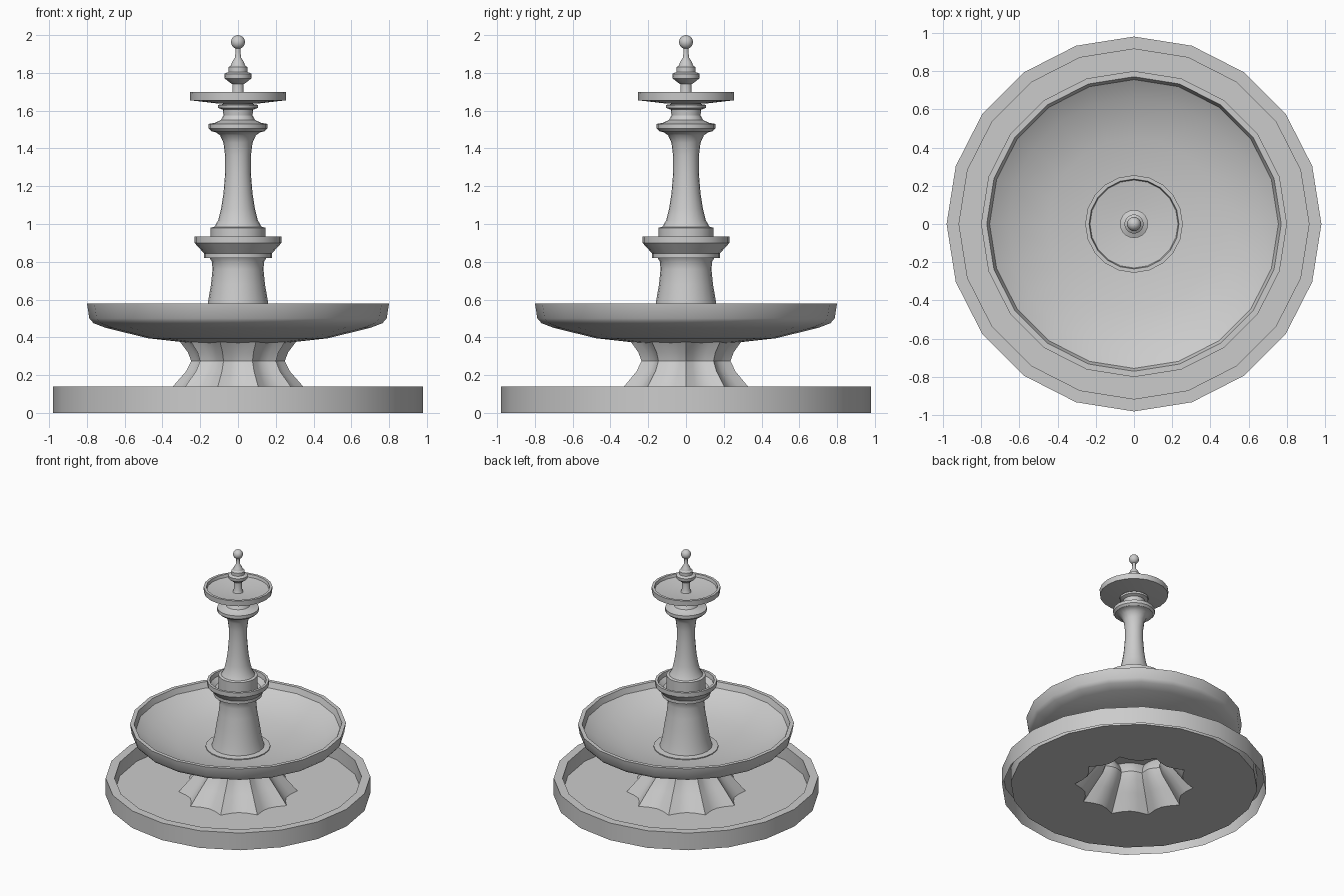
import bpy, math

SIDES = 20


def finish(name, verts, faces):
    mesh = bpy.data.meshes.new(name)
    mesh.from_pydata(verts, [], faces)
    mesh.validate()
    obj = bpy.data.objects.new(name, mesh)
    bpy.context.collection.objects.link(obj)
    bpy.ops.object.select_all(action='DESELECT')
    obj.select_set(True)
    bpy.context.view_layer.objects.active = obj
    bpy.ops.object.mode_set(mode='EDIT')
    bpy.ops.mesh.select_all(action='SELECT')
    bpy.ops.mesh.remove_doubles(threshold=0.0001)
    bpy.ops.mesh.normals_make_consistent(inside=False)
    bpy.ops.object.mode_set(mode='OBJECT')
    bpy.ops.object.shade_smooth_by_angle(angle=math.radians(32))
    return obj


def loft(name, profile, n=SIDES, shape=lambda ring, k: 1.0):
    """Stack rings (radius, z); shape scales the radius of each point."""
    verts, faces = [], []
    for i, (r, z) in enumerate(profile):
        for k in range(n):
            a = 2 * math.pi * k / n
            s = r * shape(i, k)
            verts.append((s * math.cos(a), s * math.sin(a), z))
    for i in range(len(profile) - 1):
        for k in range(n):
            m = (k + 1) % n
            faces.append((i * n + k, i * n + m, (i + 1) * n + m, (i + 1) * n + k))
    return finish(name, verts, faces)


# Ground basin: open-bottomed wall and rim
loft("basin_wall", [(0.98, 0), (0.98, 0.14), (0.915, 0.14), (0.915, 0.026)])


# Basin floor meeting the scalloped pedestal (ten concave flutes)
def scallop(ring, k):
    if ring == 0:
        return 1.0 if k % 2 == 0 else math.cos(math.radians(9))
    return (1.0, 0.89, 0.85, 0.89)[k % 4]


loft("floor_and_fluted_pedestal",
     [(0.915, 0.026), (0.44, 0.026), (0.345, 0.14), (0.275, 0.22),
      (0.248, 0.275), (0.265, 0.32), (0.31, 0.38)], 40, scallop)

# Large bowl
loft("large_bowl",
     [(0, 0.365), (0.25, 0.37), (0.475, 0.395), (0.70, 0.45), (0.765, 0.475),
      (0.787, 0.50), (0.80, 0.58), (0.77, 0.58), (0.755, 0.535), (0.66, 0.475),
      (0.45, 0.42), (0.22, 0.39), (0, 0.385)])

# Lower column with flared cup
loft("lower_column",
     [(0.24, 0.385), (0.24, 0.40), (0.195, 0.405), (0.175, 0.48), (0.16, 0.58),
      (0.143, 0.68), (0.135, 0.76), (0.138, 0.80), (0.15, 0.82)])
loft("collar_cup",
     [(0.13, 0.82), (0.18, 0.82), (0.18, 0.845), (0.23, 0.90), (0.23, 0.935),
      (0.21, 0.935), (0.205, 0.90), (0.17, 0.87), (0.13, 0.87)])

# Upper column with ring moulding and neck
loft("upper_column",
     [(0.145, 0.87), (0.145, 0.98), (0.125, 0.985), (0.105, 1.02), (0.09, 1.08),
      (0.077, 1.16), (0.068, 1.27), (0.068, 1.36), (0.077, 1.43), (0.095, 1.47),
      (0.12, 1.487), (0.14, 1.49), (0.155, 1.505), (0.155, 1.53), (0.125, 1.535),
      (0.09, 1.55), (0.077, 1.575), (0.08, 1.605), (0.105, 1.615), (0.107, 1.63),
      (0.08, 1.635), (0.08, 1.65)])

# Top dish
loft("top_dish",
     [(0, 1.637), (0.10, 1.637), (0.253, 1.655), (0.255, 1.698), (0.235, 1.698),
      (0.23, 1.675), (0.12, 1.66), (0, 1.657)])

# Finial with ball tip
loft("finial",
     [(0.04, 1.655), (0.03, 1.68), (0.03, 1.74), (0.045, 1.75), (0.07, 1.77),
      (0.073, 1.795), (0.05, 1.805), (0.05, 1.83), (0.037, 1.84), (0.03, 1.86),
      (0.017, 1.88), (0.013, 1.91), (0.013, 1.935)])
ball = [(0.037 * math.sin(math.pi * i / 10), 1.963 - 0.037 * math.cos(math.pi * i / 10))
        for i in range(11)]
loft("finial_ball", ball)
